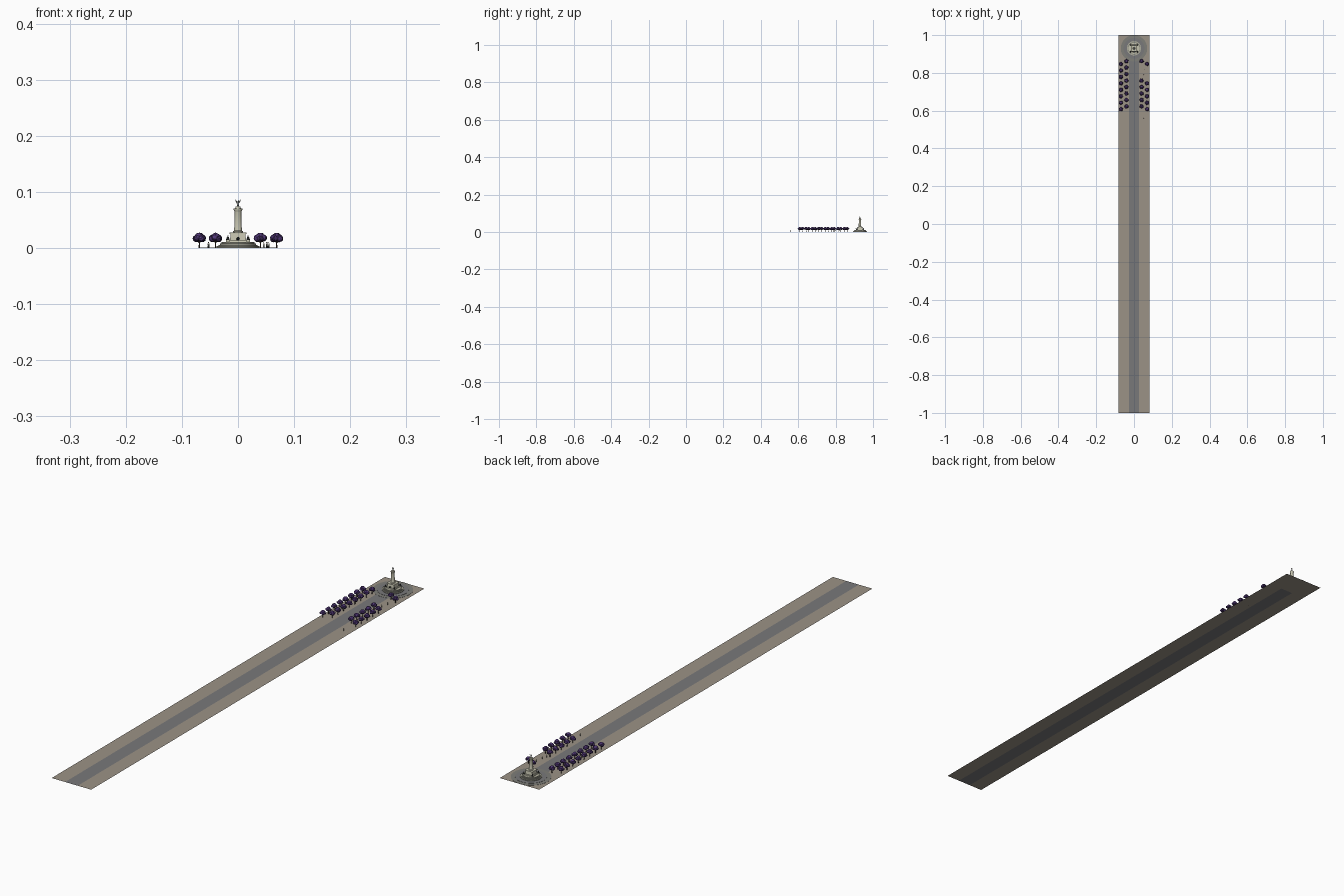
import bpy, bmesh, math, random
from mathutils import Matrix, Vector

if "Cube" in bpy.data.objects:
    bpy.data.objects.remove(bpy.data.objects["Cube"])

random.seed(4)
CY = 0.93  # centre of the roundabout


def mat(name, rgb):
    m = bpy.data.materials.new(name)
    m.diffuse_color = (*rgb, 1)
    m.use_nodes = True
    m.node_tree.nodes["Principled BSDF"].inputs["Base Color"].default_value = m.diffuse_color
    return m


TAN = mat("sandy paving", (0.33, 0.29, 0.24))
ROAD = mat("road grey", (0.19, 0.19, 0.195))
KERB = mat("ring grey", (0.21, 0.21, 0.19))
STEP = mat("step stone", (0.30, 0.30, 0.25))
CREAM = mat("pale stone", (0.56, 0.55, 0.43))
BRONZE = mat("dark bronze", (0.035, 0.04, 0.04))
STATUE = mat("statue metal", (0.16, 0.17, 0.15))
BARK = mat("bark", (0.05, 0.035, 0.03))
PURPLE = mat("purple blossom", (0.085, 0.04, 0.19))
DARKP = mat("deep purple blossom", (0.05, 0.025, 0.11))


def finish(name, bm, mats, smooth=False):
    me = bpy.data.meshes.new(name)
    bm.to_mesh(me)
    bm.free()
    for m in mats:
        me.materials.append(m)
    ob = bpy.data.objects.new(name, me)
    bpy.context.collection.objects.link(ob)
    if smooth:
        bpy.context.view_layer.objects.active = ob
        ob.select_set(True)
        bpy.ops.object.shade_smooth_by_angle(angle=math.radians(35))
        ob.select_set(False)
    return ob


def tag(verts, idx):
    for f in {f for v in verts for f in v.link_faces}:
        f.material_index = idx


def sheet(name, x0, x1, y0, y1, z, m):
    bm = bmesh.new()
    bm.faces.new([bm.verts.new(p) for p in ((x0, y0, z), (x1, y0, z), (x1, y1, z), (x0, y1, z))])
    return finish(name, bm, [m])


def cone(bm, c, r1, r2, h, n=8, idx=0, turn=0.0):
    M = Matrix.Translation(Vector(c) + Vector((0, 0, h / 2))) @ Matrix.Rotation(turn, 4, 'Z')
    g = bmesh.ops.create_cone(bm, cap_ends=True, segments=n, radius1=r1, radius2=r2, depth=h, matrix=M)
    tag(g["verts"], idx)


def ball(bm, c, s, idx=0, sub=1, rot=None):
    M = Matrix.Translation(c) @ (rot or Matrix()) @ Matrix.Diagonal((*s, 1))
    g = bmesh.ops.create_icosphere(bm, subdivisions=sub, radius=1, matrix=M)
    tag(g["verts"], idx)
    return g["verts"]


def limb(bm, a, b, r1, r2, idx=0, n=5):
    a, b = Vector(a), Vector(b)
    M = Matrix.Translation((a + b) / 2) @ (b - a).to_track_quat('Z', 'Y').to_matrix().to_4x4()
    g = bmesh.ops.create_cone(bm, cap_ends=True, segments=n, radius1=r1, radius2=r2,
                              depth=(b - a).length, matrix=M)
    tag(g["verts"], idx)


def lathe(name, profile, m, n=32):
    bm = bmesh.new()
    vs = [bm.verts.new((r, 0, z)) for r, z in profile]
    es = [bm.edges.new(p) for p in zip(vs, vs[1:])]
    bmesh.ops.spin(bm, geom=vs + es, cent=(0, 0, 0), axis=(0, 0, 1), angle=math.tau, steps=n)
    bmesh.ops.remove_doubles(bm, verts=bm.verts, dist=1e-6)
    bmesh.ops.recalc_face_normals(bm, faces=bm.faces)
    bmesh.ops.translate(bm, verts=bm.verts, vec=(0, CY, 0))
    return finish(name, bm, [m], True)


# Ground strips, avenue and end square
for side, s in (("left", -1), ("right", 1)):
    x = sorted((s * 0.0265, s * 0.083))
    sheet(side + "_walk", *x, -1, 1, 0, TAN)
sheet("avenue", -0.0265, 0.0265, -1, 0.90, 0, ROAD)
sheet("end_paving", -0.0265, 0.0265, 0.90, 1, 0, TAN)

# Roundabout and stepped base
lathe("roundabout", [(0.07, 0.0002), (0.07, 0.0008), (0.0, 0.0008)], KERB, 48)
lathe("island_kerb", [(0.055, 0.0008), (0.055, 0.0015), (0.036, 0.0015)], ROAD, 48)
lathe("steps", [(0.038, 0.0008), (0.038, 0.004), (0.035, 0.004), (0.035, 0.006), (0.032, 0.006),
                (0.032, 0.008), (0.029, 0.008), (0.029, 0.0105)], STEP, 48)
lathe("terrace", [(0.029, 0.0105), (0.0, 0.0105)], CREAM, 48)
lathe("terrace_rim", [(0.037, 0.0041), (0.0345, 0.0041)], CREAM, 48)

# Square pedestal with mouldings and corner plinths
bm = bmesh.new()
R2 = math.sqrt(2)
for z, h, a, b in ((0.0105, 0.003, 0.019, 0.018), (0.0135, 0.0115, 0.0145, 0.013), (0.025, 0.003, 0.0155, 0.0155)):
    cone(bm, (0, CY, z), a * R2, b * R2, h, 4, 0, math.pi / 4)
for sx in (-1, 1):
    for sy in (-1, 1):
        cone(bm, (sx * 0.018, CY + sy * 0.018, 0.0105), 0.0055, 0.005, 0.004, 4, 0, math.pi / 4)
finish("pedestal", bm, [CREAM])

# Seated corner figures and the front animal
bm = bmesh.new()
for sx in (-1, 1):
    for sy in (-1, 1):
        x, y = sx * 0.018, CY + sy * 0.018
        cone(bm, (x, y, 0.0145), 0.0034, 0.0016, 0.0055, 8)
        ball(bm, (x, y, 0.0212), (0.0012, 0.0012, 0.0015))
        limb(bm, (x, y, 0.0165), (x + sx * 0.003, y + sy * 0.003, 0.0155), 0.0014, 0.001)
ball(bm, (0, CY - 0.0175, 0.0165), (0.0032, 0.005, 0.0024), sub=2)
ball(bm, (0, CY - 0.0215, 0.0185), (0.0018, 0.0018, 0.002))
finish("pedestal_figures", bm, [BRONZE])

# Column with base rings and capital
lathe("column", [(0.0, 0.028), (0.009, 0.028), (0.009, 0.030), (0.0075, 0.031), (0.0068, 0.033), (0.0058, 0.064),
                 (0.0064, 0.066), (0.0076, 0.068), (0.0076, 0.071), (0.005, 0.071), (0.004, 0.0745),
                 (0.0, 0.0745)], CREAM, 24)

# Winged figure on top
bm = bmesh.new()
cone(bm, (0, CY, 0.0745), 0.0021, 0.001, 0.005, 8)
ball(bm, (0, CY, 0.0805), (0.0013, 0.001, 0.0018))
ball(bm, (0, CY, 0.0832), (0.0008, 0.0008, 0.001))
limb(bm, (0.001, CY, 0.0815), (0.0018, CY - 0.002, 0.086), 0.0005, 0.0004)
limb(bm, (-0.001, CY, 0.0815), (-0.0022, CY - 0.002, 0.0785), 0.0005, 0.0004)
for s in (-1, 1):
    pts = [(0.0005, 0.0795), (0.0032, 0.081), (0.005, 0.0865), (0.0025, 0.0842)]
    back = [bm.verts.new((s * x, CY + 0.001, z)) for x, z in pts]
    f = bm.faces.new(back)
    g = bmesh.ops.extrude_face_region(bm, geom=[f])
    bmesh.ops.translate(bm, verts=[v for v in g["geom"] if isinstance(v, bmesh.types.BMVert)], vec=(0, 0.0006, 0))
bmesh.ops.recalc_face_normals(bm, faces=bm.faces)
finish("winged_figure", bm, [STATUE])


# Blossom trees: trunk, branches and a clump of lumpy blobs
def tree(name, x, y):
    bm = bmesh.new()
    limb(bm, (x, y, 0), (x, y, 0.011), 0.0013, 0.0009, 0, 6)
    turn = random.uniform(0, math.tau)
    for i in range(5):
        a = turn + i * math.tau / 5
        dx, dy = math.cos(a), math.sin(a)
        limb(bm, (x, y, 0.009), (x + dx * 0.006, y + dy * 0.006, 0.016), 0.0007, 0.0004)
        c = (x + dx * 0.0062, y + dy * 0.0058, 0.0175 + random.uniform(-0.002, 0.0015))
        ball(bm, c, (0.0056, 0.0054, 0.0052), 1 + i % 2, 2)
    ball(bm, (x, y, 0.0212), (0.0075, 0.0075, 0.0058), 1, 2)
    for v in bm.verts:
        if v.co.z > 0.0165:
            v.co += Vector([random.uniform(-0.0007, 0.0007) for _ in range(3)])
    finish(name, bm, [BARK, PURPLE, DARKP])


n = 0
for i in range(8):
    for x, y in ((0.069, 0.847), (0.040, 0.862)):
        for s in (-1, 1):
            if s > 0 and i in (1, 2):   # clearing on the right side
                continue
            n += 1
            tree(f"tree_{n}", s * x, y - i * 0.0342)

# Walkers on the pavements
for i, (x, y) in enumerate(((0.051, 0.79), (0.046, 0.77), (0.055, 0.82), (0.052, 0.56), (-0.052, 0.80), (-0.053, 0.70))):
    bm = bmesh.new()
    for s in (-1, 1):
        limb(bm, (x + s * 0.0007, y, 0), (x + s * 0.0005, y, 0.0045), 0.0005, 0.0006, 0)
    cone(bm, (x, y, 0.0045), 0.001, 0.0013, 0.004, 6, 1)
    ball(bm, (x, y, 0.0097), (0.0008, 0.0008, 0.001), 2)
    finish(f"walker_{i + 1}", bm, [BRONZE, CREAM, BARK])
